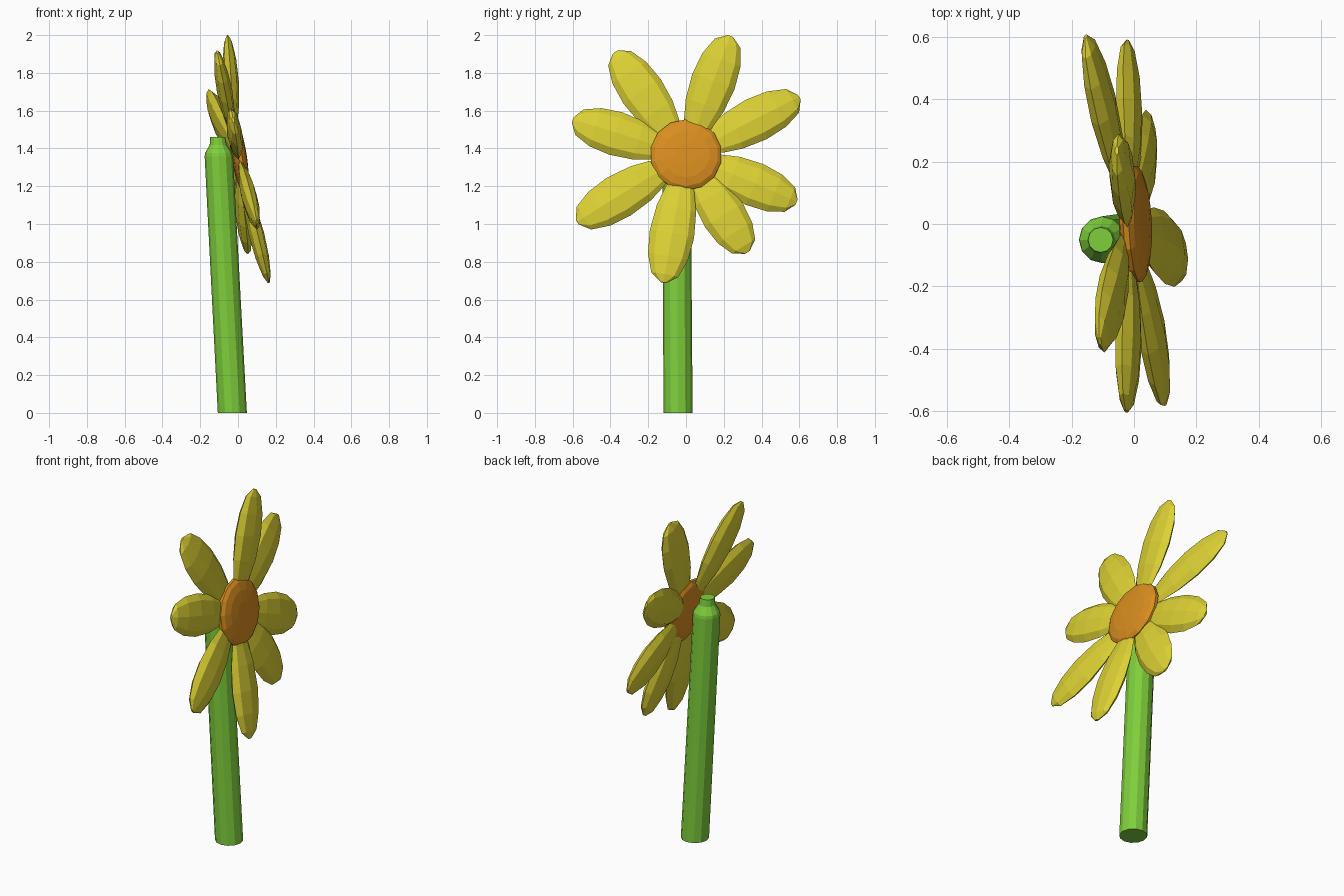
import bpy, bmesh, math
from mathutils import Vector

if "Cube" in bpy.data.objects:
    bpy.data.objects.remove(bpy.data.objects["Cube"])


def material(name, col):
    m = bpy.data.materials.new(name)
    m.diffuse_color = (*col, 1)
    m.use_nodes = True
    m.node_tree.nodes["Principled BSDF"].inputs["Base Color"].default_value = m.diffuse_color
    return m


yellow = material("petal yellow", (0.72, 0.64, 0.035))
orange = material("disc orange", (0.70, 0.27, 0.014))
green = material("stem green", (0.21, 0.62, 0.045))


def loft(name, rings, sides, mat):
    """Skin elliptical rings: (centre, half-axis u, half-axis v)."""
    bm = bmesh.new()
    loops = []
    for c, u, v in rings:
        loops.append([bm.verts.new(c + u * math.cos(a) + v * math.sin(a))
                      for a in (2 * math.pi * i / sides for i in range(sides))])
    for a, b in zip(loops, loops[1:]):
        for i in range(sides):
            j = (i + 1) % sides
            bm.faces.new((a[i], a[j], b[j], b[i]))
    bm.faces.new(loops[0][::-1])
    bm.faces.new(loops[-1])
    bmesh.ops.recalc_face_normals(bm, faces=bm.faces)
    me = bpy.data.meshes.new(name)
    bm.to_mesh(me)
    bm.free()
    me.materials.append(mat)
    ob = bpy.data.objects.new(name, me)
    bpy.context.collection.objects.link(ob)
    return ob


centre = Vector((0.003, 0.0, 1.365))
facing = Vector((1, 0.04, 0.16)).normalized()

# Petals: flattened, blunt-ended blades fanning from the disc centre
# (distance along, half width, half thickness)
profile = [(0.08, 0.02, 0.006), (0.27, 0.078, 0.017), (0.42, 0.106, 0.033),
           (0.62, 0.119, 0.041), (0.8, 0.107, 0.036), (0.94, 0.072, 0.022),
           (1.0, 0.015, 0.006)]
tips = [(-0.055, 0.235, 1.995), (-0.155, 0.60, 1.67), (-0.02, 0.585, 1.115),
        (0.05, 0.325, 0.85), (0.162, -0.12, 0.69), (0.10, -0.575, 1.01),
        (-0.025, -0.60, 1.55), (-0.11, -0.375, 1.91)]
root = centre - facing * 0.010
for k, tip in enumerate(tips):
    d = Vector(tip) - root
    side = facing.cross(d).normalized()
    n = d.cross(side).normalized()
    loft(f"petal_{k + 1}", [(root + d * t, side * w, n * h) for t, w, h in profile],
         8, yellow)

# Flower disc: thin domed lens tilted upward
u = facing.cross(Vector((0, 1, 0))).normalized()
v = facing.cross(u)
lens = [(-0.036, 0.06), (-0.032, 0.125), (-0.022, 0.170), (-0.008, 0.190),
        (0.010, 0.190), (0.024, 0.170), (0.035, 0.125), (0.040, 0.06)]
loft("flower_disc", [(centre + facing * h, u * r, v * r) for h, r in lens], 14, orange)

# Stem: leaning cylinder with a shoulder and short narrow neck
base, top = Vector((-0.03, -0.042, 0)), Vector((-0.107, -0.051, 1.46))
X, Y = Vector((1, 0, 0)), Vector((0, 1, 0))
stem = [(0, 0.077), (0.93, 0.075), (0.942, 0.072), (0.972, 0.045), (1.0, 0.040)]
loft("stem", [(base.lerp(top, t), X * r, Y * r) for t, r in stem], 12, green)
